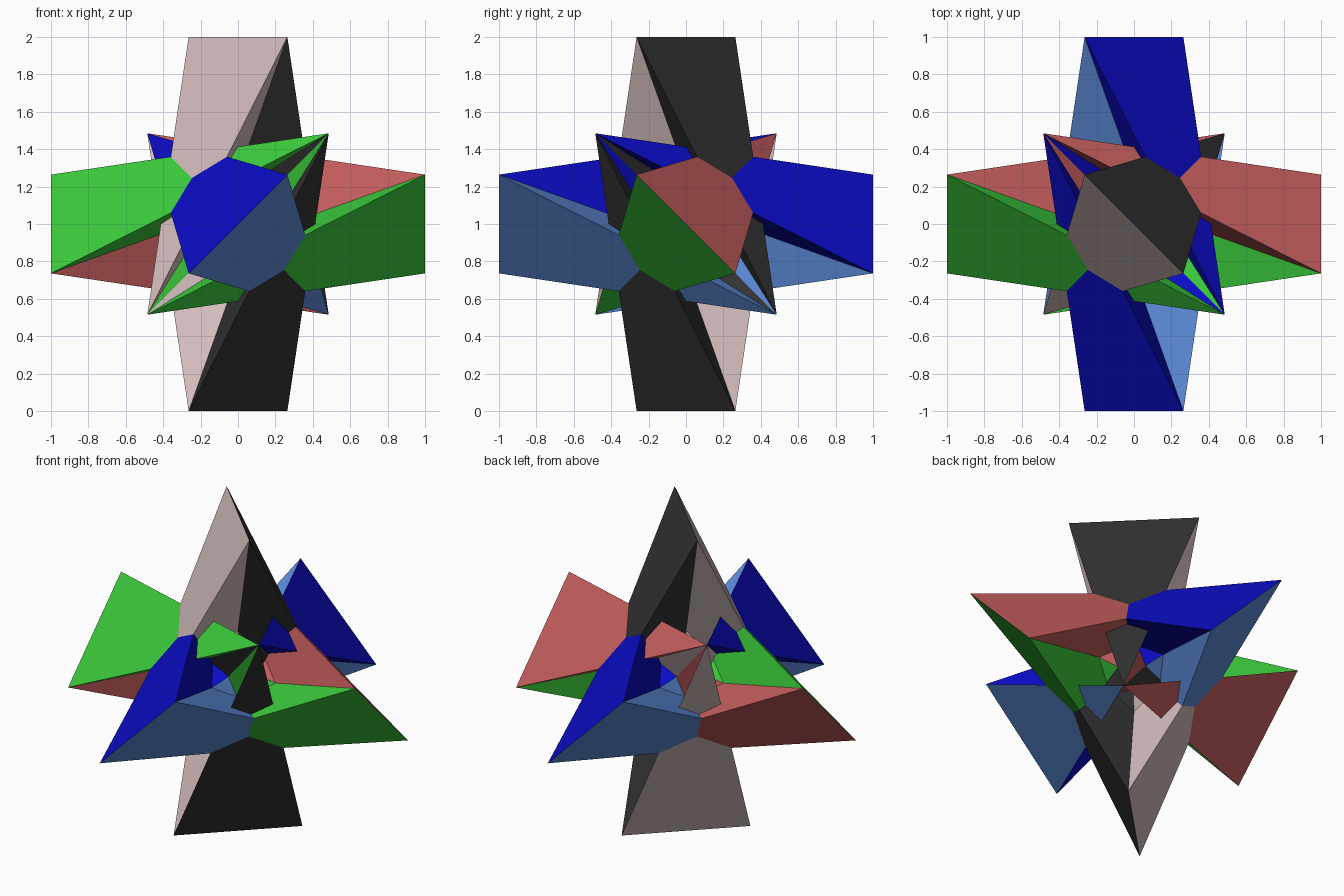
import bpy
from mathutils import Matrix, Vector

if "Cube" in bpy.data.objects:
    bpy.data.objects.remove(bpy.data.objects["Cube"])

# Key distances of the tetrahedral star, measured from its centre
TIP, SPIKE, HUB = 0.264, 0.485, 0.145


def linear(c):
    c /= 255
    return c / 12.92 if c <= 0.04045 else ((c + 0.055) / 1.055) ** 2.4


# One flat colour per pair of opposite petals
COLOURS = {
    "blue": (12, 12, 200), "light_blue": (92, 138, 215),
    "green": (60, 205, 60), "red": (200, 95, 95),
    "pale_pink": (210, 187, 187), "charcoal": (51, 51, 51),
}


def make_material(name):
    mat = bpy.data.materials.new(name)
    mat.diffuse_color = (*[linear(c) for c in COLOURS[name]], 1)
    mat.use_nodes = True
    mat.node_tree.nodes["Principled BSDF"].inputs["Base Color"].default_value = mat.diffuse_color
    return mat


materials = {name: make_material(name) for name in COLOURS}

# Petal outline: ridge ends, hub, spike point, hub
outline = [Vector(p) for p in (
    (TIP, -1, TIP), (-TIP, -1, -TIP),
    (HUB, HUB, HUB), (-SPIKE, SPIKE, SPIKE), (-HUB, HUB, -HUB))]
triangles = [(0, 3, 1), (1, 3, 2), (0, 4, 3)]

# Rotations of the tetrahedron: cyclic axis swaps and half turns
cycle = Matrix(((0, 0, 1), (1, 0, 0), (0, 1, 0)))
half_turns = [Matrix.Diagonal(s) for s in
              ((1, 1, 1), (1, -1, -1), (-1, 1, -1), (-1, -1, 1))]
axis_swaps = [Matrix.Identity(3), cycle, cycle @ cycle]

for k, swap in enumerate(axis_swaps):
    for turn in half_turns:
        rot = turn @ swap
        spike = rot @ outline[3]
        ridge = rot @ Vector((0, -1, 0))
        facing = rot @ Vector((-1, 0, 1))
        # Colour follows the wedge axis and the side the petal faces
        axis = max(range(3), key=lambda i: abs(ridge[i]))
        side = facing[(0, 1, 2)[(axis + 1) % 3]] > 0
        name = {0: ("green", "red"), 1: ("light_blue", "blue"),
                2: ("pale_pink", "charcoal")}[axis][side]
        mesh = bpy.data.meshes.new("petal")
        verts = [rot @ p + Vector((0, 0, 1)) for p in outline]
        mesh.from_pydata(verts, [], triangles)
        mesh.materials.append(materials[name])
        obj = bpy.data.objects.new(name + "_petal", mesh)
        bpy.context.collection.objects.link(obj)
